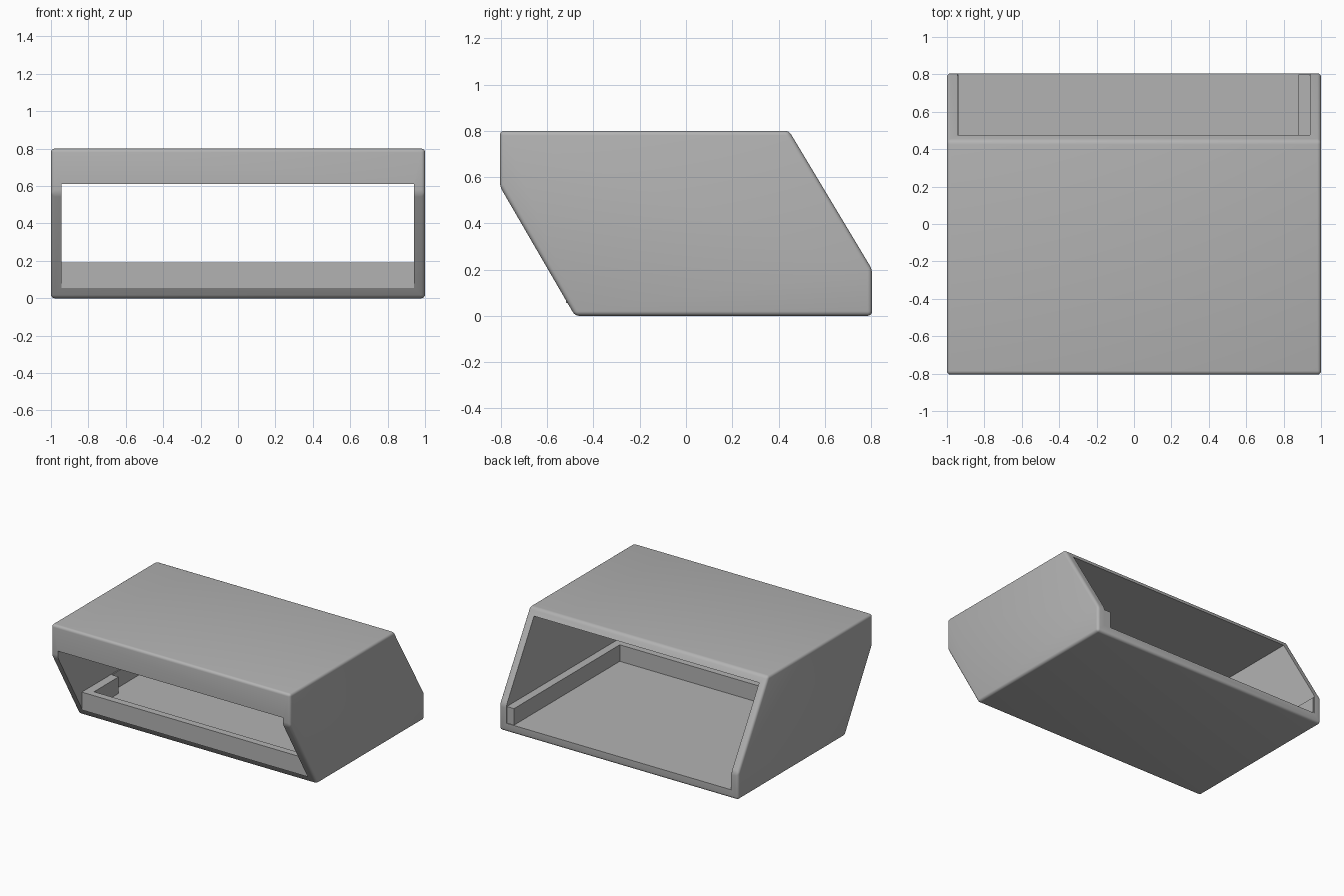
import bpy
import bmesh
from math import radians

if "Cube" in bpy.data.objects:
    bpy.data.objects.remove(bpy.data.objects["Cube"], do_unlink=True)

grey = bpy.data.materials.new("plain grey")
grey.use_nodes = True
GREY = (0.45, 0.45, 0.45, 1)
grey.diffuse_color = GREY
grey.node_tree.nodes["Principled BSDF"].inputs["Base Color"].default_value = GREY


def prism(name, profile, x0, x1):
    """Extrude a (y, z) profile along x."""
    bm = bmesh.new()
    face = bm.faces.new([bm.verts.new((x0, y, z)) for y, z in profile])
    grown = bmesh.ops.extrude_face_region(bm, geom=[face])["geom"]
    verts = [v for v in grown if isinstance(v, bmesh.types.BMVert)]
    bmesh.ops.translate(bm, verts=verts, vec=(x1 - x0, 0, 0))
    bmesh.ops.recalc_face_normals(bm, faces=bm.faces)
    mesh = bpy.data.meshes.new(name)
    bm.to_mesh(mesh)
    bm.free()
    mesh.materials.append(grey)
    obj = bpy.data.objects.new(name, mesh)
    bpy.context.collection.objects.link(obj)
    return obj


def bar(name, x0, x1, y0, y1, top):
    return prism(name, [(y0, FLOOR - 0.01), (y1, FLOOR - 0.01), (y1, top), (y0, top)], x0, x1)


FLOOR, RAIL_TOP = 0.065, 0.19
IN_RIGHT, IN_LEFT = -0.945, 0.94

# Outer housing with slanted ends and softened edges
housing = prism("housing", [(-0.805, 0.8), (0.445, 0.8), (0.805, 0.2),
                            (0.805, 0), (-0.48, 0), (-0.805, 0.56)], -1, 1)
bevel = housing.modifiers.new("soft edges", "BEVEL")
bevel.width = 0.02
bevel.segments = 4

# Hollow interior, open at the back and below the front lip
cutter = prism("interior_cutter", [(1, FLOOR), (1, 0.75), (-0.75, 0.75),
                                   (-0.75, 0.61), (-1, 0.61), (-1, FLOOR)],
               IN_RIGHT, IN_LEFT)
cutter.hide_render = True
cut = housing.modifiers.new("hollow", "BOOLEAN")
cut.operation = "DIFFERENCE"
cut.solver = "EXACT"
cut.object = cutter

# Bake the modifiers, then drop the cutter
bpy.context.view_layer.update()
evaluated = housing.evaluated_get(bpy.context.evaluated_depsgraph_get())
solid = bpy.data.meshes.new_from_object(evaluated)
housing.modifiers.clear()
housing.data = solid
bpy.data.objects.remove(cutter, do_unlink=True)

bpy.ops.object.select_all(action="DESELECT")
housing.select_set(True)
bpy.context.view_layer.objects.active = housing
bpy.ops.object.shade_smooth_by_angle(angle=radians(30))

# Raised tray edge around the floor
bar("front_sill", IN_RIGHT, IN_LEFT, -0.518, -0.465, RAIL_TOP)
bar("left_rail", 0.88, IN_LEFT, -0.465, 0.8, RAIL_TOP)
bar("right_rail", IN_RIGHT, -0.88, -0.465, -0.17, RAIL_TOP)
bar("right_thin_rail", IN_RIGHT, -0.937, -0.17, 0.8, RAIL_TOP)
